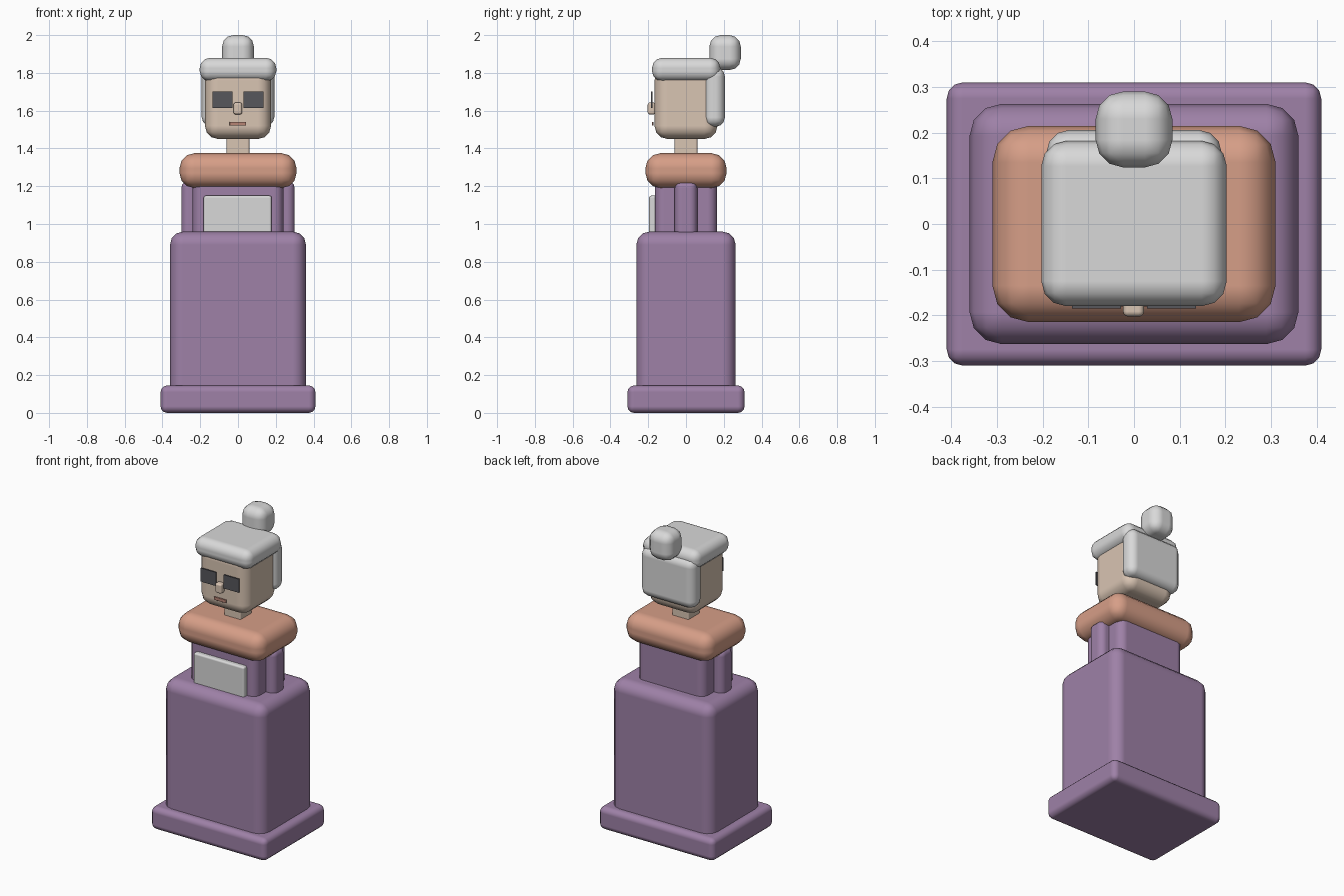
import bpy

if "Cube" in bpy.data.objects:
    bpy.data.objects.remove(bpy.data.objects["Cube"])


def srgb(r, g, b):
    conv = lambda c: c / 12.92 if c <= 0.04045 else ((c + 0.055) / 1.055) ** 2.4
    return (conv(r), conv(g), conv(b), 1.0)


def material(name, r, g, b):
    m = bpy.data.materials.new(name)
    m.diffuse_color = srgb(r, g, b)
    m.use_nodes = True
    m.node_tree.nodes["Principled BSDF"].inputs["Base Color"].default_value = m.diffuse_color
    return m


PURPLE = material("purple cloth", 0.62, 0.505, 0.655)
SALMON = material("salmon shawl", 0.84, 0.62, 0.53)
SKIN = material("skin", 0.85, 0.77, 0.70)
WHITE = material("light grey", 0.85, 0.85, 0.85)
DARK = material("dark glass", 0.34, 0.34, 0.36)
LIPS = material("lips", 0.72, 0.52, 0.46)


def box(name, xs, ys, zs, mat, bevel=0.0, segments=3):
    """Box between the given limits, with rounded edges."""
    size = [b - a for a, b in (xs, ys, zs)]
    mid = [(a + b) / 2 for a, b in (xs, ys, zs)]
    bpy.ops.mesh.primitive_cube_add(size=1, location=mid)
    o = bpy.context.object
    o.name = name
    o.scale = size
    bpy.ops.object.transform_apply(location=False, rotation=False, scale=True)
    o.data.materials.append(mat)
    if bevel:
        for p in o.data.polygons:
            p.use_smooth = True
        mod = o.modifiers.new("rounding", 'BEVEL')
        mod.width = bevel
        mod.segments = segments
        mod.harden_normals = True
    return o


def centred(name, hx, hy, zs, mat, bevel=0.0):
    return box(name, (-hx, hx), (-hy, hy), zs, mat, bevel)


# Dress
centred("hem", 0.41, 0.31, (0.0, 0.145), PURPLE, 0.035)
centred("skirt", 0.36, 0.263, (0.05, 0.96), PURPLE, 0.07)
centred("torso", 0.24, 0.165, (0.85, 1.30), PURPLE, 0.05)
box("apron", (-0.182, 0.178), (-0.195, -0.15), (0.85, 1.15), WHITE, 0.012)

# Shawl and neck
centred("shawl", 0.31, 0.215, (1.19, 1.375), SALMON, 0.08)
centred("neck", 0.06, 0.06, (1.30, 1.52), SKIN, 0.01)

# Head and hair
centred("head", 0.175, 0.167, (1.45, 1.83), SKIN, 0.07)
box("hair_cap", (-0.203, 0.203), (-0.18, 0.182), (1.755, 1.88), WHITE, 0.055)
box("back_hair", (-0.192, 0.192), (0.095, 0.206), (1.515, 1.83), WHITE, 0.05)
box("bun", (-0.084, 0.084), (0.124, 0.29), (1.815, 2.0), WHITE, 0.06)

# Arms and glasses, one per side
for side, label in ((-1, "left"), (1, "right")):
    x = sorted((side * 0.18, side * 0.30))
    box(label + "_arm", x, (-0.06, 0.06), (0.85, 1.23), PURPLE, 0.04)
    x = sorted((side * 0.028, side * 0.136))
    box(label + "_lens", x, (-0.185, -0.177), (1.615, 1.702), DARK)

# Face details
box("nose", (-0.024, 0.022), (-0.203, -0.162), (1.58, 1.643), SKIN, 0.012)
box("mouth", (-0.044, 0.042), (-0.181, -0.173), (1.521, 1.541), LIPS, 0.002)
